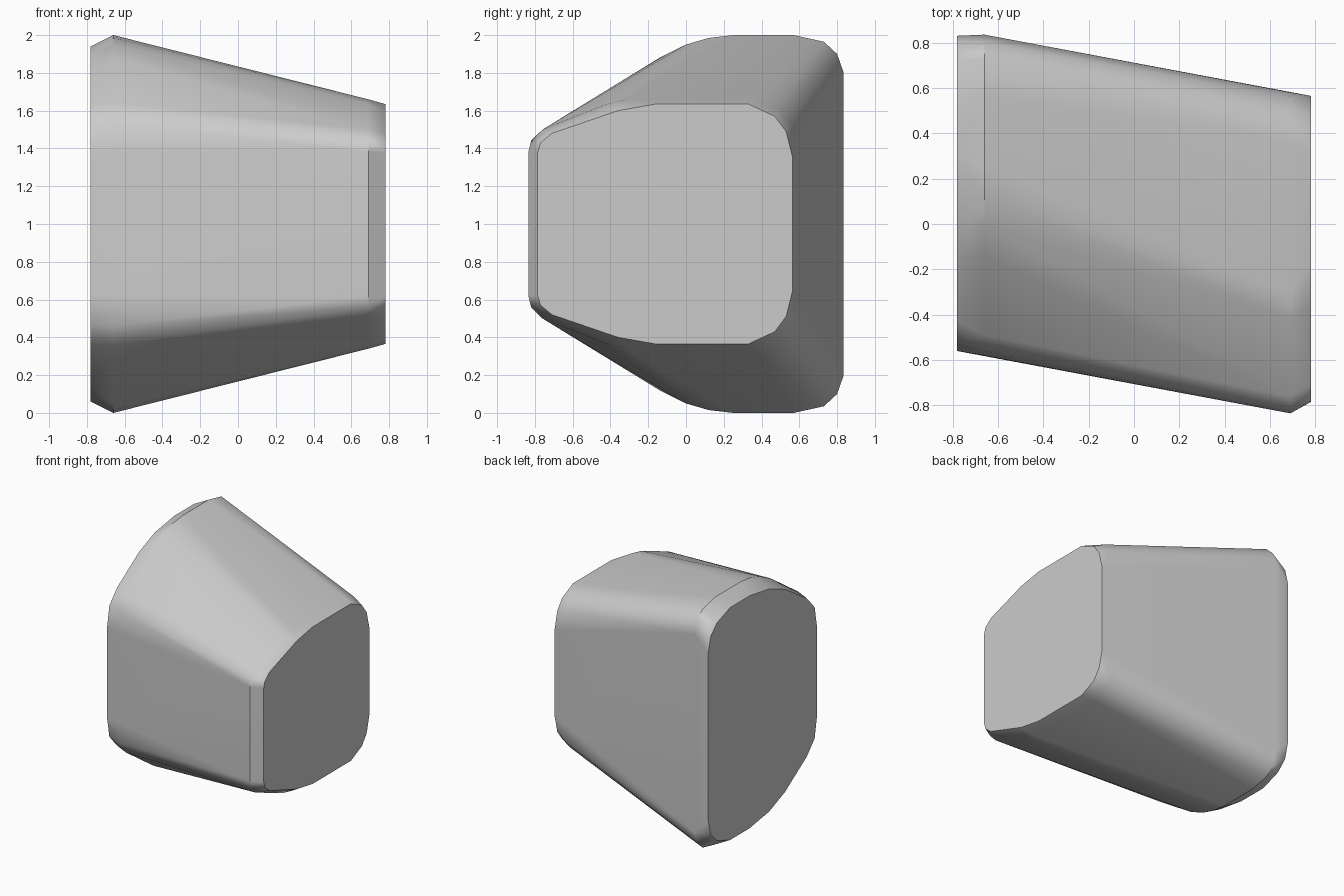
import bpy, bmesh, math

cube = bpy.data.objects.get("Cube")
if cube:
    bpy.data.objects.remove(cube)

grey = bpy.data.materials.new("stone_grey")
grey.use_nodes = True
colour = (0.6, 0.6, 0.6, 1)
grey.diffuse_color = colour
grey.node_tree.nodes["Principled BSDF"].inputs["Base Color"].default_value = colour

bm = bmesh.new()


def add_ring(x, half):
    """Upper half of a (y, z) section, mirrored about z = 1."""
    for y, z in half:
        bm.verts.new((x, y, z))
        bm.verts.new((x, y, 2 - z))


# Large end: flat cap, then the full rounded section
add_ring(-0.78, [(-0.56, 1.36), (-0.53, 1.53), (-0.43, 1.64), (-0.15, 1.82), (0.05, 1.9),
                 (0.3, 1.94), (0.55, 1.94), (0.72, 1.88), (0.8, 1.8), (0.83, 1.68)])
add_ring(-0.66, [(-0.58, 1.43), (-0.56, 1.54), (-0.49, 1.64), (-0.14, 1.88), (0, 1.95),
                 (0.12, 1.985), (0.25, 2), (0.57, 2), (0.73, 1.965), (0.8, 1.9), (0.835, 1.8)])

# Small end: full section, then the flat cap
add_ring(0.69, [(-0.835, 1.38), (-0.82, 1.44), (-0.76, 1.5), (-0.42, 1.635), (-0.31, 1.66),
                (0.36, 1.66), (0.49, 1.61), (0.56, 1.53), (0.58, 1.43)])
add_ring(0.78, [(-0.785, 1.38), (-0.77, 1.43), (-0.71, 1.48), (-0.36, 1.6), (-0.16, 1.635),
                (0.33, 1.635), (0.47, 1.57), (0.53, 1.49), (0.565, 1.35)])

# Wrap the sections into one faceted block
hull = bmesh.ops.convex_hull(bm, input=bm.verts[:])
loose = {v for v in hull["geom_interior"] if isinstance(v, bmesh.types.BMVert)}
bmesh.ops.delete(bm, geom=list(loose), context="VERTS")
bmesh.ops.dissolve_limit(bm, angle_limit=math.radians(1), verts=bm.verts[:], edges=bm.edges[:])
bmesh.ops.recalc_face_normals(bm, faces=bm.faces[:])

mesh = bpy.data.meshes.new("stone_block")
bm.to_mesh(mesh)
bm.free()
mesh.materials.append(grey)
block = bpy.data.objects.new("stone_block", mesh)
bpy.context.collection.objects.link(block)

# Soft shading with crisp cap edges
bpy.ops.object.select_all(action="DESELECT")
block.select_set(True)
bpy.context.view_layer.objects.active = block
bpy.ops.object.shade_smooth_by_angle(angle=math.radians(32))
weighted = block.modifiers.new("weighted_normals", "WEIGHTED_NORMAL")
weighted.keep_sharp = True
